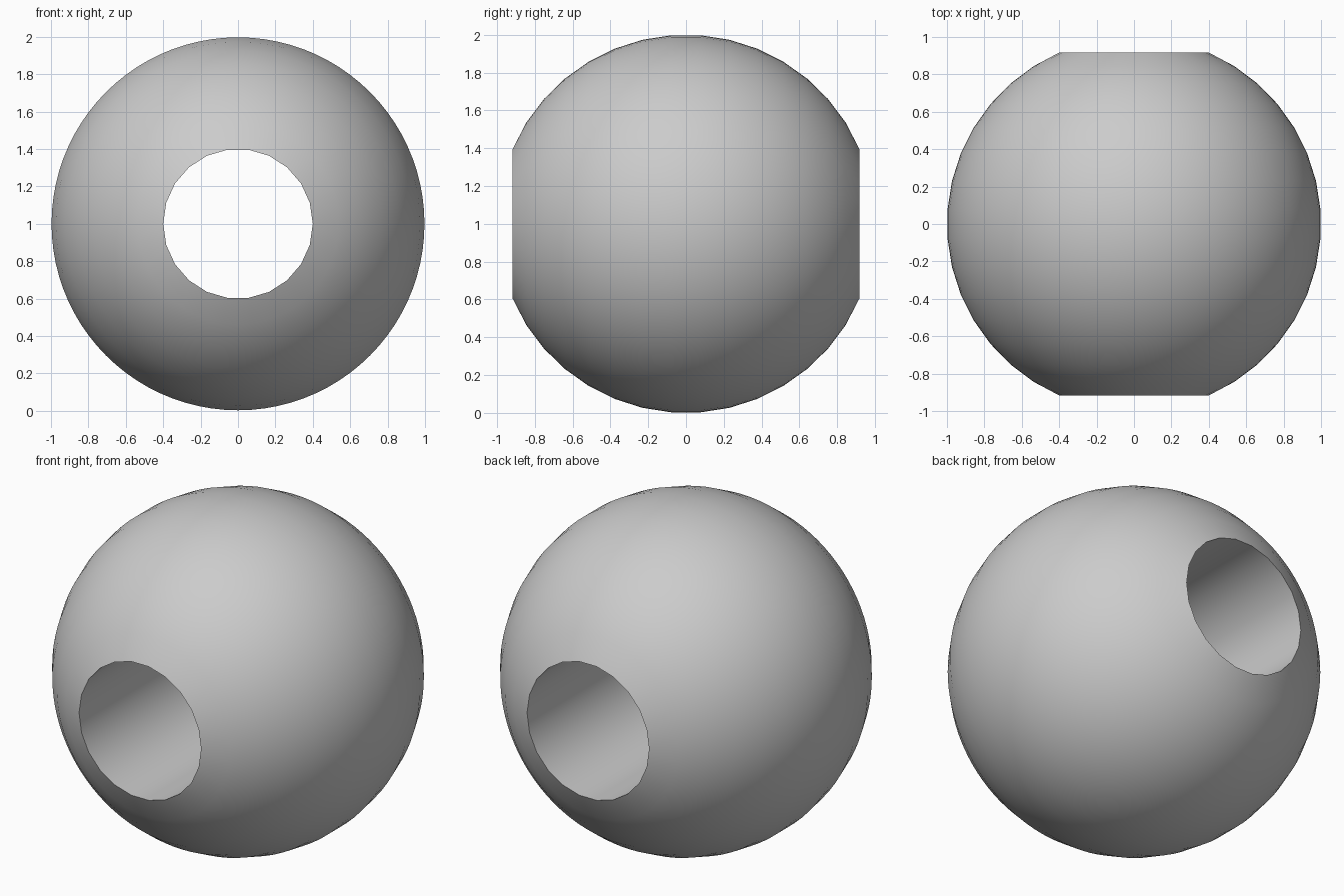
import bpy, bmesh, math

if "Cube" in bpy.data.objects:
    bpy.data.objects.remove(bpy.data.objects["Cube"])

HOLE_SIDES, FINE = 22, 4          # hole facets, sphere facets per hole facet
SIDES = HOLE_SIDES * FINE
SPANS = 15                        # arc steps from one hole rim to the other
HOLE_R = 0.4

bm = bmesh.new()


def ring(radius, y, count):
    return [bm.verts.new((radius * math.cos(2 * math.pi * i / count), y,
                          1 + radius * math.sin(2 * math.pi * i / count)))
            for i in range(count)]


def bridge(a, b):
    n = len(a)
    for i in range(n):
        j = (i + 1) % n
        bm.faces.new((a[i], a[j], b[j], b[i]))


def fan(rim, fine):
    # join the coarse hole rim to a finer sphere ring
    for i in range(HOLE_SIDES):
        nxt = rim[(i + 1) % HOLE_SIDES]
        outer = [fine[(i * FINE + k) % SIDES] for k in range(FINE + 1)]
        half = FINE // 2
        for k in range(FINE):
            bm.faces.new((rim[i] if k < half else nxt, outer[k], outer[k + 1]))
        bm.faces.new((rim[i], outer[half], nxt))


# Sphere shell turned around the y axis
limit = math.acos(HOLE_R)
rings = []
for s in range(SPANS + 1):
    a = -limit + 2 * limit * s / SPANS
    count = HOLE_SIDES if s in (0, SPANS) else SIDES
    rings.append(ring(math.cos(a), math.sin(a), count))
for s in range(1, SPANS - 1):
    bridge(rings[s], rings[s + 1])
fan(rings[0], rings[1])
fan(rings[-1], rings[-2])

# Bore wall straight through
bridge(rings[0], rings[-1])
bmesh.ops.recalc_face_normals(bm, faces=bm.faces)

mesh = bpy.data.meshes.new("bored_ball")
bm.to_mesh(mesh)
bm.free()
ball = bpy.data.objects.new("bored_ball", mesh)
bpy.context.collection.objects.link(ball)
bpy.context.view_layer.objects.active = ball
ball.select_set(True)
bpy.ops.object.shade_smooth_by_angle(angle=math.radians(35))
